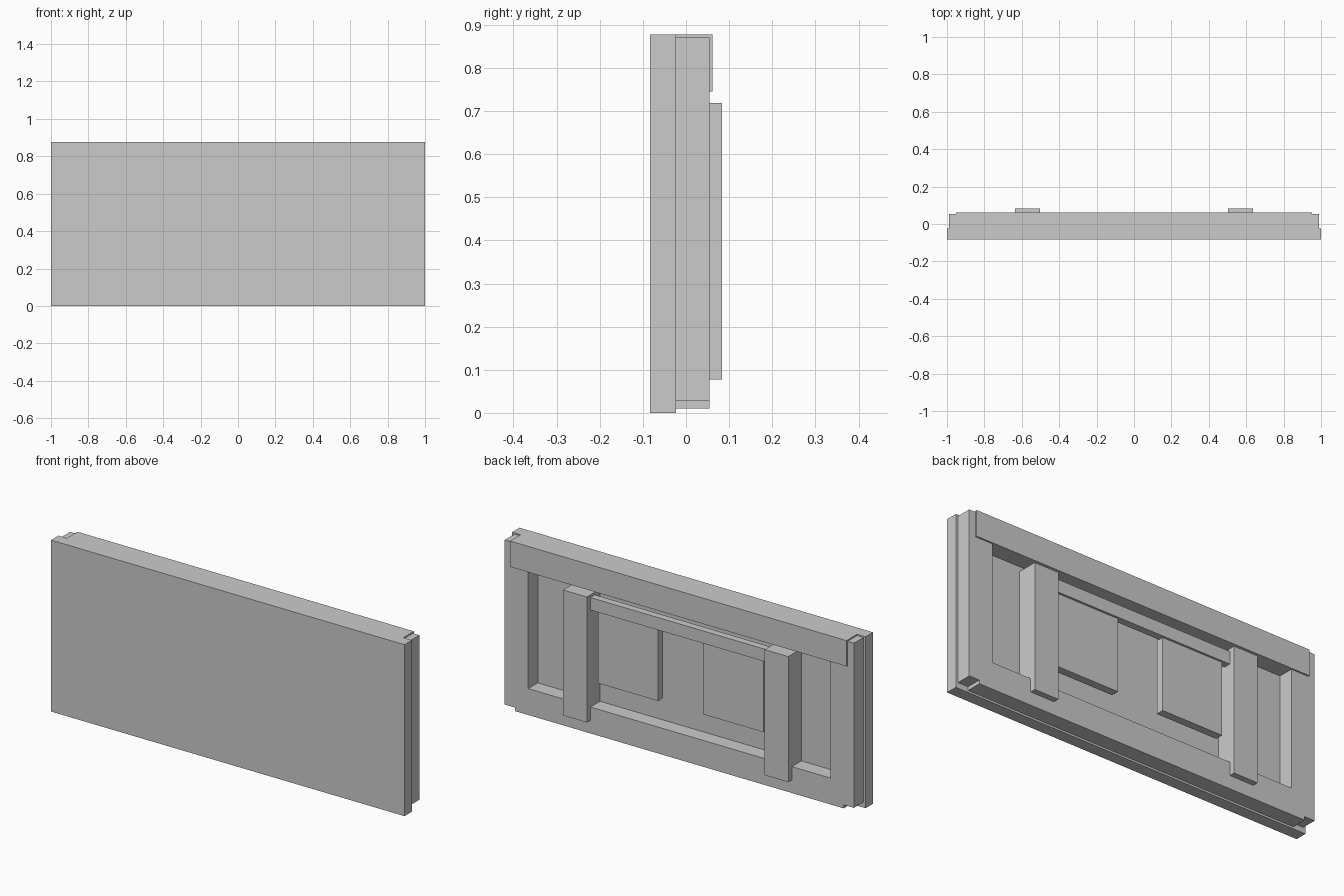
import bpy
import bmesh

if "Cube" in bpy.data.objects:
    bpy.data.objects.remove(bpy.data.objects["Cube"])


def box(name, x, y, z):
    """Axis-aligned box from (min, max) ranges."""
    bm = bmesh.new()
    bmesh.ops.create_cube(bm, size=1)
    for v in bm.verts:
        v.co = [(lo + hi) / 2 + c * (hi - lo)
                for c, (lo, hi) in zip(v.co, (x, y, z))]
    mesh = bpy.data.meshes.new(name)
    bm.to_mesh(mesh)
    bm.free()
    obj = bpy.data.objects.new(name, mesh)
    bpy.context.collection.objects.link(obj)
    return obj


def pair(name, x, y, z):
    """The same box on the left and right."""
    box(name + "_right", x, y, z)
    box(name + "_left", (-x[1], -x[0]), y, z)


FACE = -0.023   # back of the front panel
BACK = 0.054    # back of the frame

# Flat front panel
box("front_panel", (-1, 1), (-0.083, FACE), (0, 0.877))

# Frame around the back recess
pair("side_stile", (0.855, 0.988), (FACE, BACK), (0.028, 0.87))
box("bottom_rail", (-0.855, 0.855), (FACE, BACK), (0.028, 0.145))
box("bottom_tongue", (-0.93, 0.93), (FACE, BACK), (0.01, 0.028))
box("top_rail", (-0.952, 0.952), (FACE, 0.062), (0.745, 0.877))

# Upright braces, cross bar and the plates hanging from it
pair("upright_brace", (0.503, 0.637), (FACE, 0.083), (0.077, 0.719))
box("cross_bar", (-0.503, 0.503), (0.018, BACK), (0.641, 0.705))
pair("hanging_plate", (0.128, 0.468), (0.003, 0.043), (0.272, 0.67))
